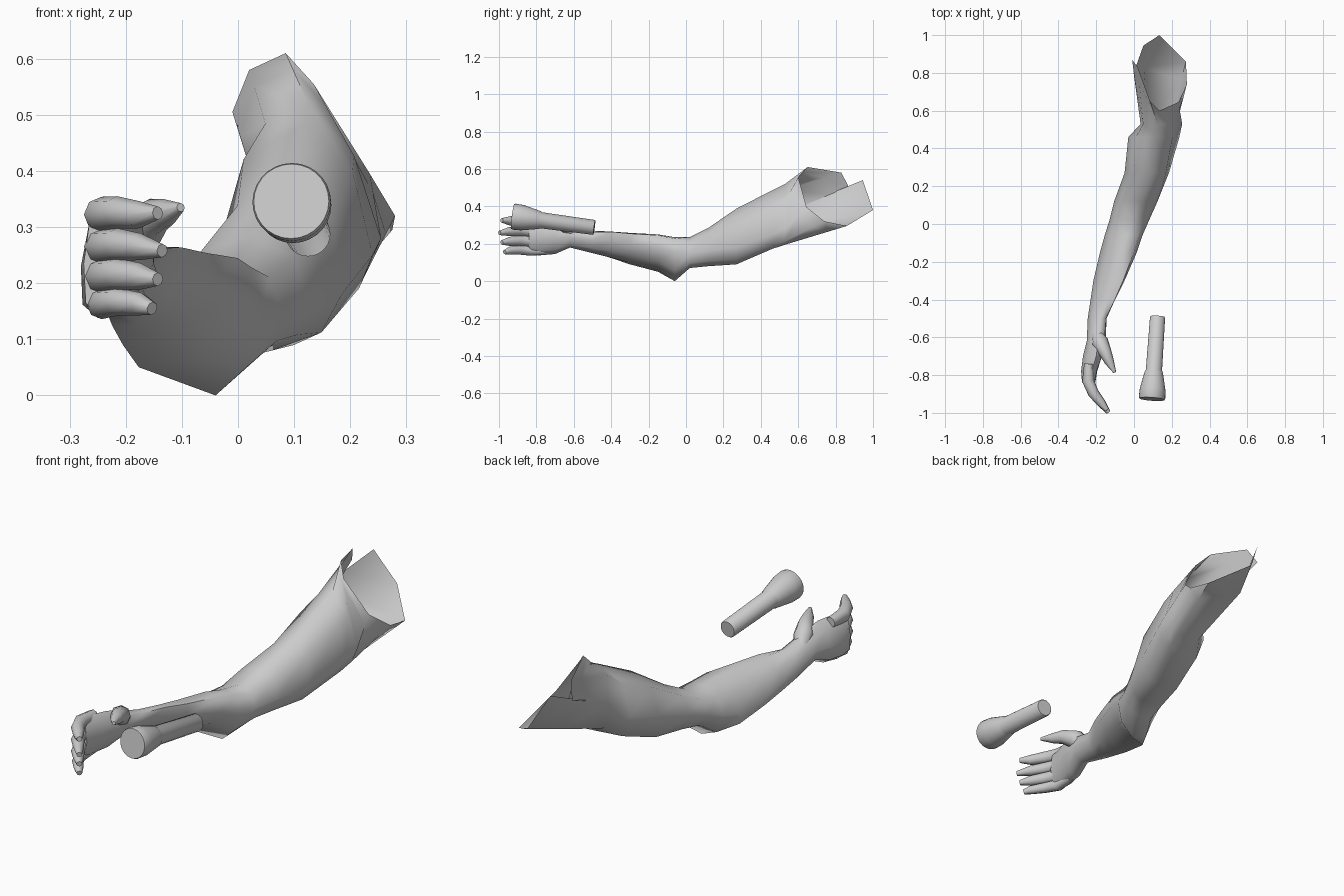
import bpy, bmesh, math
from mathutils import Vector

if "Cube" in bpy.data.objects:
    bpy.data.objects.remove(bpy.data.objects["Cube"])

grey = bpy.data.materials.new("plain_grey")
grey.diffuse_color = (0.6, 0.6, 0.6, 1)
grey.use_nodes = True
grey.node_tree.nodes["Principled BSDF"].inputs["Base Color"].default_value = grey.diffuse_color


def make(name, bm, angle):
    bmesh.ops.remove_doubles(bm, verts=bm.verts, dist=0.0005)
    bmesh.ops.recalc_face_normals(bm, faces=bm.faces)
    me = bpy.data.meshes.new(name)
    bm.to_mesh(me)
    bm.free()
    me.materials.append(grey)
    ob = bpy.data.objects.new(name, me)
    bpy.context.collection.objects.link(ob)
    bpy.context.view_layer.objects.active = ob
    ob.select_set(True)
    bpy.ops.object.shade_smooth_by_angle(angle=math.radians(angle))
    ob.select_set(False)
    return ob


def loft(name, rings, cap_start, cap_end, angle=60):
    """Skin a list of rings whose first and last points may coincide."""
    bm = bmesh.new()
    rows = [[bm.verts.new(p) for p in r] for r in rings]
    for a, b in zip(rows, rows[1:]):
        for i in range(len(a) - 1):
            bm.faces.new((a[i], a[i + 1], b[i + 1], b[i]))
    if cap_start:
        bm.faces.new(rows[0][:-1])
    if cap_end:
        bm.faces.new(rows[-1][:-1])
    return make(name, bm, angle)


def tube(name, path, radii, sides, angle=60):
    """Round tube with a radius at each path point and closed ends."""
    path = [Vector(p) for p in path]
    rings = []
    for i, p in enumerate(path):
        d = (path[min(i + 1, len(path) - 1)] - path[max(i - 1, 0)]).normalized()
        u = d.cross(Vector((0, 0, 1))).normalized()
        v = u.cross(d)
        rings.append([p + radii[i] * (u * math.cos(t) + v * math.sin(t))
                      for t in (2 * math.pi * k / sides for k in range(sides + 1))])
    return loft(name, rings, True, True, angle)


# Arm and palm: y, lean, then left, bottom, right, top points as x, z
slices = [
    (-0.84, 0, -.275, .235, -.25, .14, -.205, .235, -.24, .345),
    (-0.78, 0, -.28, .23, -.25, .138, -.195, .23, -.225, .34),
    (-0.70, 0, -.27, .23, -.23, .145, -.17, .23, -.20, .335),
    (-0.62, 0, -.25, .23, -.21, .18, -.15, .235, -.19, .31),
    (-0.50, 0, -.245, .19, -.20, .15, -.145, .22, -.18, .27),
    (-0.40, 0, -.23, .165, -.18, .125, -.10, .22, -.14, .265),
    (-0.30, 0, -.215, .13, -.15, .10, -.05, .20, -.11, .258),
    (-0.15, 0, -.18, .10, -.12, .06, .015, .18, -.07, .25),
    (-0.06, 0, -.155, .12, -.04, .0, .045, .16, -.04, .235),
    (0.02, .01, -.13, .145, .02, .07, .08, .15, -.01, .235),
    (0.12, .02, -.105, .18, .06, .08, .125, .165, .03, .285),
    (0.27, .028, -.05, .215, .10, .09, .185, .18, .10, .388),
    (0.46, .035, -.03, .28, .17, .172, .24, .25, .12, .485),
    (0.53, .04, .035, .36, .19, .195, .255, .28, .125, .52),
]
rings = []
for y, lean, *c in slices:
    p = [Vector((c[i], y, c[i + 1])) for i in range(0, 8, 2)]
    ring = []
    for i in range(4):
        a, b, d, e = (p[(i + k) % 4] for k in (-1, 0, 1, 2))
        ring += [b, 0.61 * (b + d) - 0.11 * (a + e)]
    ring[1] += lean * Vector((-1, 0, -.6))      # fuller inner underside
    ring[3] += lean * Vector((-.7, 0, .5))      # flatter outer underside
    rings.append(ring + [ring[0]])
# Open, slanted upper end, split along one side
end = [Vector(p) for p in (
    (.05, .945, .54), (.135, 1.0, .38), (.275, .86, .295),
    (.28, .74, .32), (.235, .645, .395), (.135, .60, .555),
    (.085, .65, .61), (.02, .83, .58), (-.01, .87, .505))]
mid = [a.lerp(b, .7) for a, b in zip(rings[-1], end)]
mid[0] = Vector((-.002, .80, .48))
mid[1] = Vector((.06, .83, .335))
rings += [mid, end]
loft("arm", rings, True, False, 75)

# Four curled fingers, stacked in height: height, tip height, tip shift, size
for name, z, tip, dx, s in (("index_finger", .322, .325, .0, 1),
                            ("middle_finger", .265, .258, .008, 1),
                            ("ring_finger", .212, .207, .0, 1),
                            ("little_finger", .163, .155, -.01, .85)):
    tube(name,
         [(-.24, -.74, z), (-.243, -.83, z), (-.215, -.895, z + .004),
          (-.175, -.945, z), (-.143 + dx, -.985 - dx * 1.5, tip)],
         [.024 * s, .032 * s, .029 * s, .024 * s, .012], 8)

# Thumb, rising from the palm and pointing forward
tube("thumb", [(-.20, -.58, .245), (-.18, -.625, .29), (-.152, -.68, .318),
               (-.13, -.73, .325), (-.102, -.785, .335)],
     [.03, .045, .034, .025, .008], 8)

# Torch: handle, flared head and rim turned around one axis
rear, front = Vector((.125, -.49, .287)), Vector((.095, -.927, .346))
steps = [(0, .037), (.008, .04), (.65, .043), (.67, .048),
         (.88, .068), (.98, .07), (1, .067)]
tube("torch", [rear.lerp(front, t) for t, r in steps], [r for t, r in steps], 28, 40)
